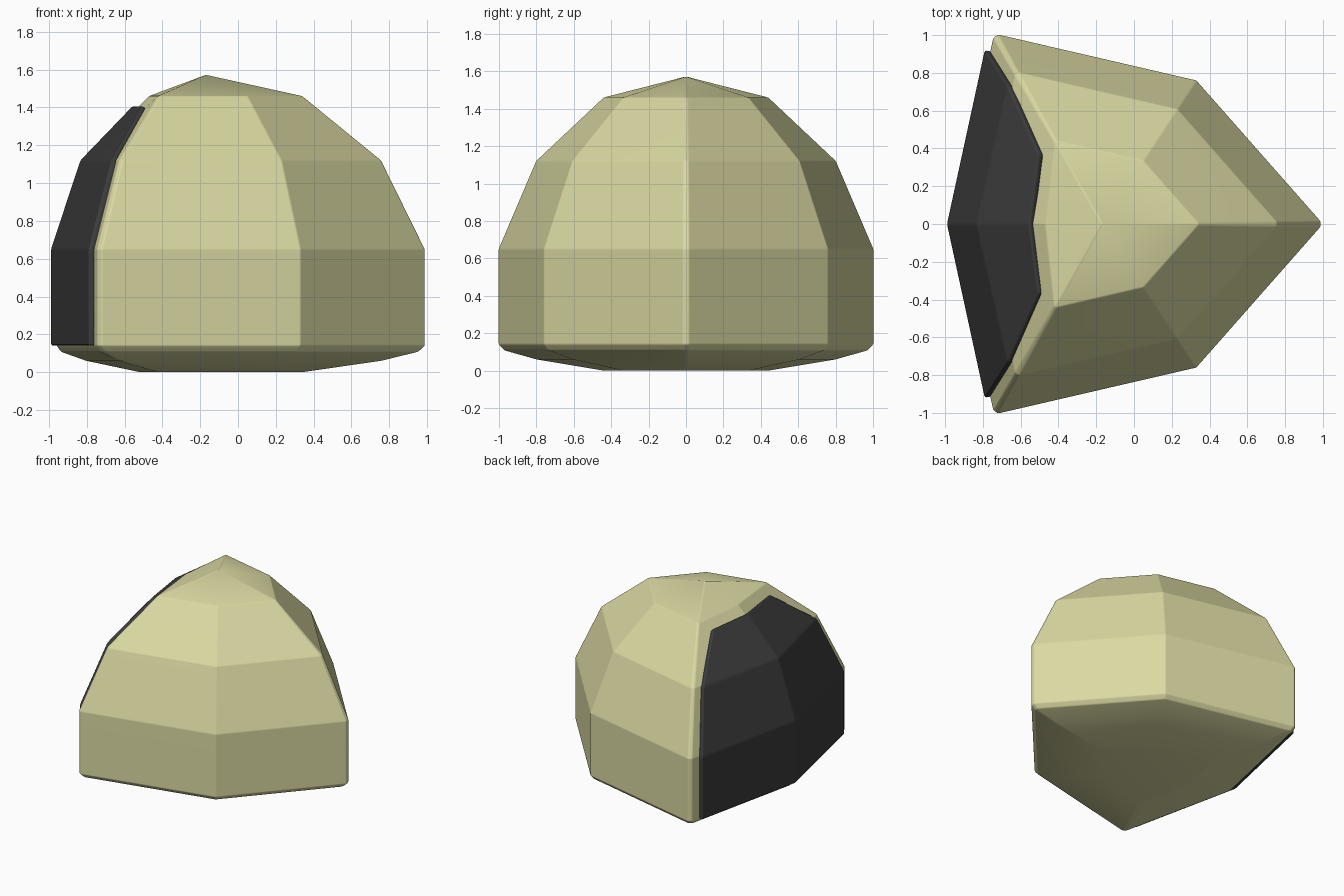
import bpy, bmesh, math

if "Cube" in bpy.data.objects:
    bpy.data.objects.remove(bpy.data.objects["Cube"])

CX = -0.17  # plan point all rings shrink towards


def material(name, rgb):
    m = bpy.data.materials.new(name)
    m.diffuse_color = (*rgb, 1)
    m.use_nodes = True
    m.node_tree.nodes["Principled BSDF"].inputs["Base Color"].default_value = m.diffuse_color
    return m


def make(name, verts, faces, mat, bevel, thickness=0):
    me = bpy.data.meshes.new(name)
    me.from_pydata(verts, [], faces)
    ob = bpy.data.objects.new(name, me)
    bpy.context.collection.objects.link(ob)
    me.materials.append(mat)
    bm = bmesh.new()
    bm.from_mesh(me)
    bmesh.ops.recalc_face_normals(bm, faces=bm.faces)
    bm.to_mesh(me)
    bm.free()
    if thickness:
        s = ob.modifiers.new("thickness", 'SOLIDIFY')
        s.thickness = thickness
        s.offset = -1
    b = ob.modifiers.new("soft_edges", 'BEVEL')
    b.width = bevel
    b.segments = 2
    b.angle_limit = math.radians(12)
    bpy.ops.object.select_all(action='DESELECT')
    ob.select_set(True)
    bpy.context.view_layer.objects.active = ob
    bpy.ops.object.shade_smooth_by_angle(angle=math.radians(40))
    w = ob.modifiers.new("flat_shading", 'WEIGHTED_NORMAL')
    w.keep_sharp = True
    return ob


khaki = material("khaki", (0.70, 0.69, 0.36))
dark = material("charcoal", (0.045, 0.045, 0.045))

# Shell: six-sided plan with narrow flats on the sharp corners, scaled per ring
half = [(0.987, 0.015), (0.33, 0.76), (-0.72, 1.003), (-0.745, 0.985)]
plan = half + [(-0.96, 0)] + [(x, -y) for x, y in reversed(half)]
rings = [(0, 0.44), (0.06, 0.8), (0.108, 0.97), (0.14, 1),
         (0.65, 1), (1.12, 0.8), (1.46, 0.44)]
n = len(plan)
verts = []
for z, s in rings:
    for i, (x, y) in enumerate(plan):
        px = CX + s * (x - CX)
        if i == 4 and z == 1.46:  # back corner sits further in at the crown
            px = -0.47
        verts.append((px, y * s, z))
faces = [tuple(range(n))]
for r in range(len(rings) - 1):
    for i in range(n):
        j = (i + 1) % n
        faces.append((r*n + i, r*n + j, (r+1)*n + j, (r+1)*n + i))
verts.append((CX, 0, 1.572))
top = (len(rings) - 1) * n
faces += [(top + i, top + (i + 1) % n, len(verts) - 1) for i in range(n)]
make("shell", verts, faces, khaki, 0.01)

# Dark panel over the two left faces: (z, middle x, edge x, edge y)
rows = [(0.14, -0.99, -0.79, 0.92), (0.65, -0.99, -0.79, 0.92),
        (1.12, -0.835, -0.67, 0.735), (1.41, -0.555, -0.505, 0.37)]
verts, faces = [], []
for z, mx, ex, ey in rows:
    verts += [(ex, -ey, z), (mx, 0, z), (ex, ey, z)]
for r in range(3):
    for c in range(2):
        a = r * 3 + c
        faces.append((a, a + 3, a + 4, a + 1))
panel = make("side_panel", verts, faces, dark, 0.012, 0.04)
# outward is -x
if panel.data.polygons[0].normal.x > 0:
    panel.data.flip_normals()
